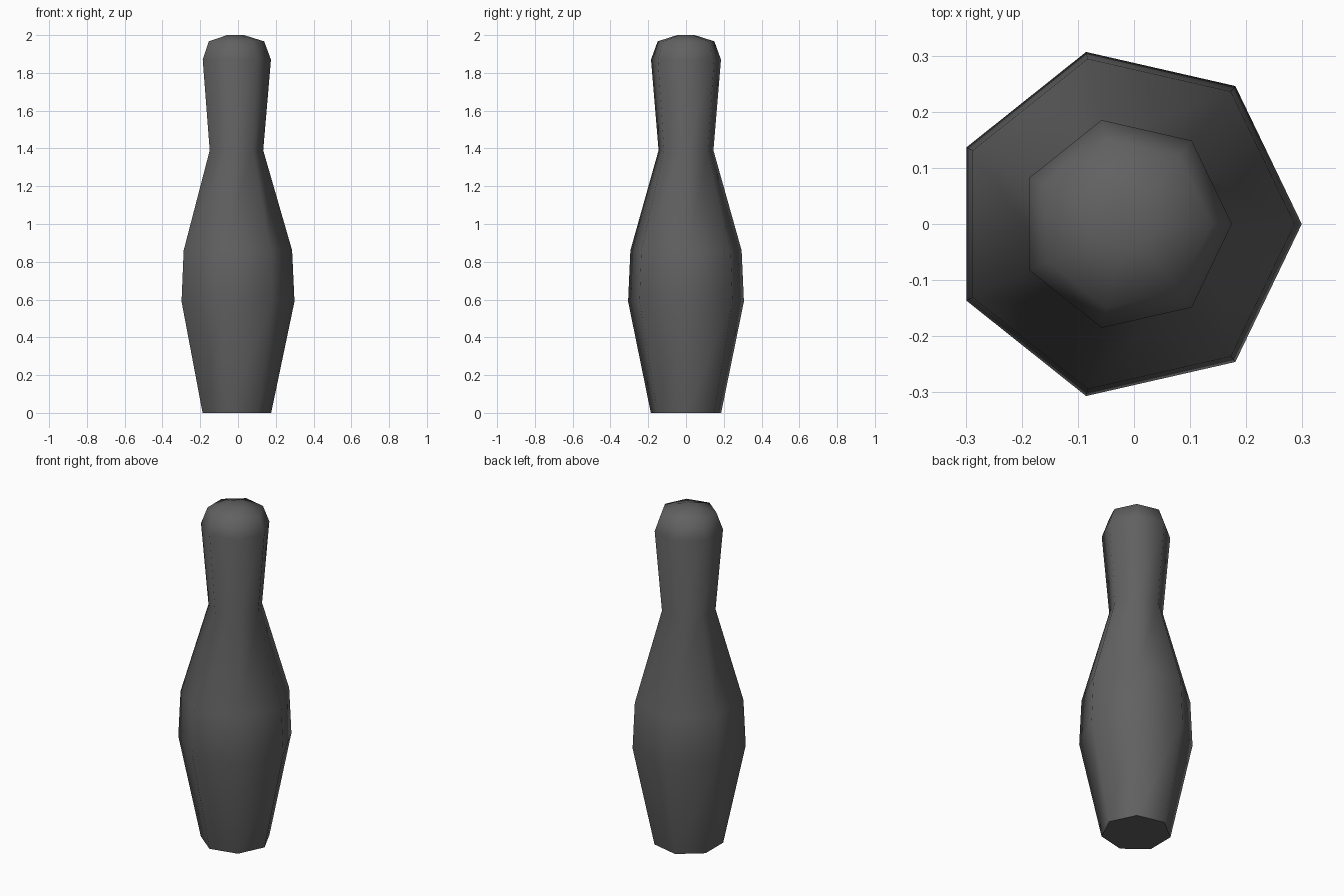
import bpy, bmesh, math

cube = bpy.data.objects.get("Cube")
if cube:
    bpy.data.objects.remove(cube, do_unlink=True)

SIDES = 7
CENTRE_X = -0.0155

# Radius and height of each ring, from the foot to the crown
PROFILE = [(0.191, 0), (0.3145, 0.59), (0.302, 0.86), (0.149, 1.39),
           (0.19, 1.87), (0.154, 1.967), (0.047, 2.0)]

# Dark grey finish
grey = bpy.data.materials.new("dark_grey")
grey.use_nodes = True
colour = (0.12, 0.12, 0.12, 1)
grey.diffuse_color = colour
grey.node_tree.nodes["Principled BSDF"].inputs["Base Color"].default_value = colour

# Pin body: seven-sided rings joined into a closed turned shape
bm = bmesh.new()
rings = []
for radius, z in PROFILE:
    angles = [math.tau * i / SIDES for i in range(SIDES)]
    rings.append([bm.verts.new((CENTRE_X + radius * math.cos(a), radius * math.sin(a), z))
                  for a in angles])
for low, high in zip(rings, rings[1:]):
    for i in range(SIDES):
        j = (i + 1) % SIDES
        bm.faces.new((low[i], low[j], high[j], high[i]))
bm.faces.new(rings[0][::-1])
bm.faces.new(rings[-1])

mesh = bpy.data.meshes.new("pin_body")
bm.to_mesh(mesh)
bm.free()
mesh.materials.append(grey)
pin = bpy.data.objects.new("pin_body", mesh)
bpy.context.collection.objects.link(pin)

# Smooth sides with a crisp edge around the foot
bpy.ops.object.select_all(action="DESELECT")
pin.select_set(True)
bpy.context.view_layer.objects.active = pin
bpy.ops.object.shade_smooth_by_angle(angle=math.radians(65))
